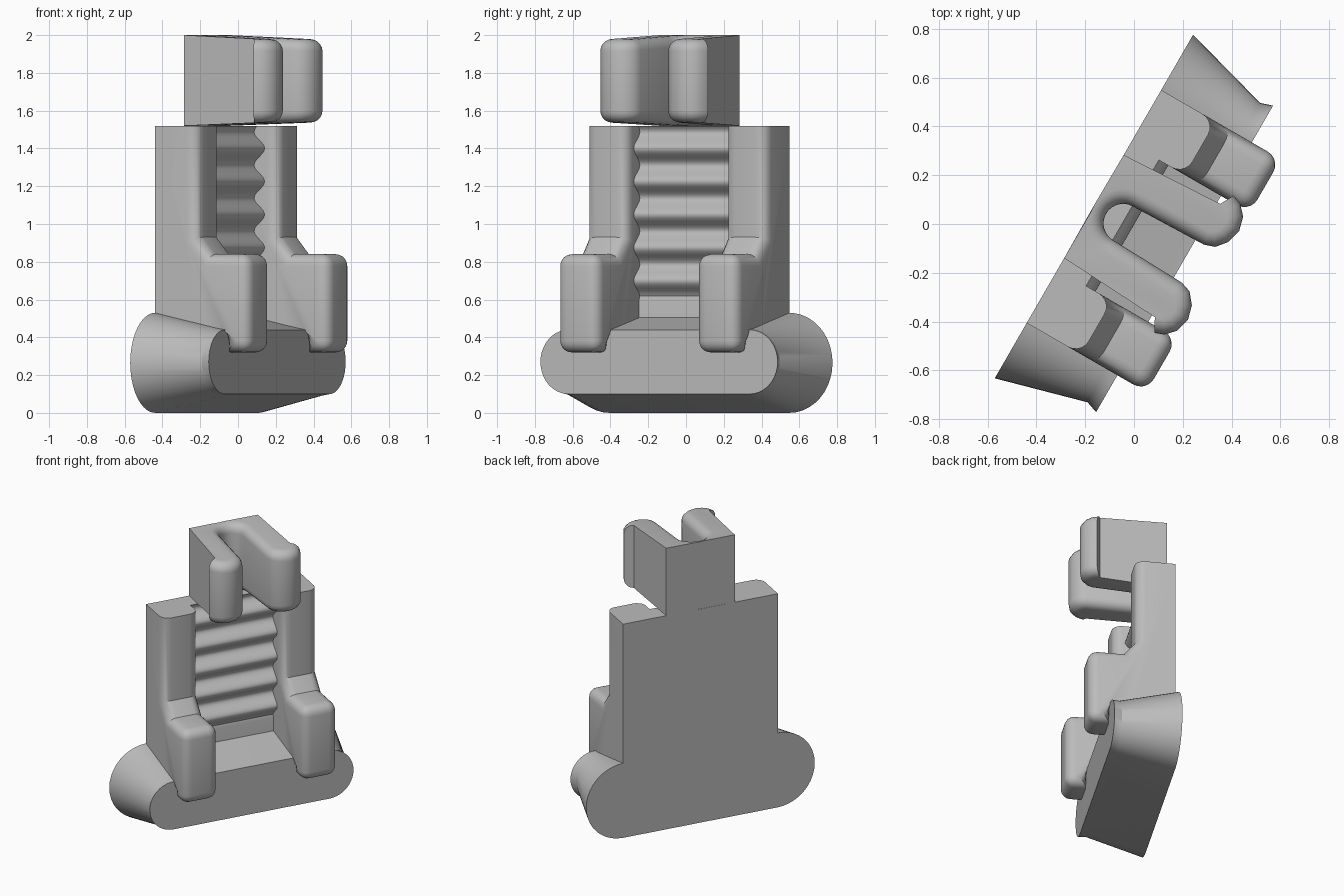
import bpy, bmesh, math
from mathutils import Matrix

cube = bpy.data.objects.get("Cube")
if cube:
    bpy.data.objects.remove(cube)

grey = bpy.data.materials.new("plain grey")
grey.use_nodes = True
grey.diffuse_color = (0.5, 0.5, 0.5, 1)
grey.node_tree.nodes["Principled BSDF"].inputs["Base Color"].default_value = (0.5, 0.5, 0.5, 1)

# The whole model is turned about the vertical; parts are made in (across, forward, up)
TURN = Matrix.Rotation(math.radians(60), 4, 'Z') @ Matrix.Translation((-0.02, 0, 0))
BACK = -0.178


def finish(name, bm):
    bmesh.ops.recalc_face_normals(bm, faces=bm.faces)
    bm.transform(TURN)
    mesh = bpy.data.meshes.new(name)
    bm.to_mesh(mesh)
    bm.free()
    mesh.materials.append(grey)
    obj = bpy.data.objects.new(name, mesh)
    bpy.context.collection.objects.link(obj)
    bpy.ops.object.select_all(action='DESELECT')
    obj.select_set(True)
    bpy.context.view_layer.objects.active = obj
    bpy.ops.object.shade_smooth_by_angle(angle=math.radians(32))


def loft(rings):
    """Solid joining matching rings of (across, forward, up) points."""
    bm = bmesh.new()
    loops = [[bm.verts.new((u, -v, z)) for u, v, z in ring] for ring in rings]
    n = len(loops[0])
    for a, b in zip(loops, loops[1:]):
        for i in range(n):
            j = (i + 1) % n
            bm.faces.new((a[i], a[j], b[j], b[i]))
    bm.faces.new(loops[0])
    bm.faces.new(loops[-1])
    bmesh.ops.recalc_face_normals(bm, faces=bm.faces)
    return bm


def round_edges(bm, rule, size):
    edges = [e for e in bm.edges if rule(e.verts[0].co, e.verts[1].co)]
    bmesh.ops.bevel(bm, geom=edges, offset=size, segments=5, profile=0.5,
                    affect='EDGES', clamp_overlap=True)


# Base: pill section that narrows towards the front, with a slight lip
def pill(v, half, low, high):
    r, mid, steps = (high - low) / 2, (high + low) / 2, 20
    ring = []
    for side in (1, -1):
        for i in range(steps + 1):
            a = math.pi * (i / steps - 0.5)
            ring.append((side * (half - r + r * math.cos(a)), v, mid + side * r * math.sin(a)))
    return ring


finish("base", loft([pill(BACK, 0.813, 0, 0.53), pill(0.2, 0.708, 0.088, 0.45),
                     pill(0.251, 0.725, 0.1, 0.44)]))

# Back plate
plate = [(BACK, 0.27), (BACK, 1.52), (-0.07, 1.52), (-0.07, 0.27)]
finish("back_plate", loft([[(u, v, z) for v, z in plate] for u in (-0.551, 0.551)]))

# Ribbed panel: wavy profile across the channel
wave = [(BACK, 0.3), (BACK, 1.52)]
for i in range(73):
    z = 1.52 - i * 0.9 / 72
    wave.append((-0.03 + 0.032 * math.cos((z - 1.4) * math.tau / 0.175), z))
wave += [(-0.055, 0.6), (-0.055, 0.3)]
finish("ribbed_panel", loft([[(u, v, z) for v, z in wave] for u in (-0.31, 0.31)]))

# Side columns with a hooked foot over the front of the base
column = [(BACK, 0.27), (BACK, 1.52), (0.08, 1.52), (0.08, 0.93), (0.155, 0.84),
          (0.388, 0.84), (0.388, 0.32), (0.25, 0.32), (0.25, 0.43), (0.15, 0.43), (0.15, 0.27)]


def column_edge(a, b):
    mid = (a + b) / 2
    along = abs(a.x - b.x) < 0.001
    if along:
        return -mid.y > 0.07 and mid.z > 0.31 and not (0.4 < mid.z < 0.44) and \
            not (-mid.y < 0.2 and mid.z < 0.43)
    return -mid.y > 0.3 and (mid.z > 0.8 or mid.z < 0.35)


for side, name in ((1, "left_column"), (-1, "right_column")):
    bm = loft([[(side * u, v, z) for v, z in column] for u in (0.298, 0.551)])
    round_edges(bm, column_edge, 0.062)
    finish(name, bm)

# Forked head: arms with flared tips either side of a rounded slot
arm = [(0.244, BACK), (0.268, 0.265), (0.325, 0.295), (0.31, 0.335), (0.27, 0.372),
       (0.21, 0.388), (0.15, 0.372), (0.105, 0.335), (0.09, 0.29)]
slot = [(0.08 * math.cos(a), -0.04 - 0.08 * math.sin(a))
        for a in (math.pi * i / 16 for i in range(17))]
outline = arm + slot + [(-u, v) for u, v in reversed(arm)]


def head_ring(low, high):
    return [(u, v, low + (high - low) * (v - BACK) / 0.566) for u, v in outline]


def head_edge(a, b):
    mid = (a + b) / 2
    if abs(a.z - b.z) > 0.2:
        return False
    in_slot = abs(mid.x) < 0.1 and -mid.y > -0.13
    return in_slot or -mid.y > 0.3


bm = loft([head_ring(1.52, 1.54), head_ring(2.0, 1.975)])
round_edges(bm, head_edge, 0.06)
finish("forked_head", bm)
